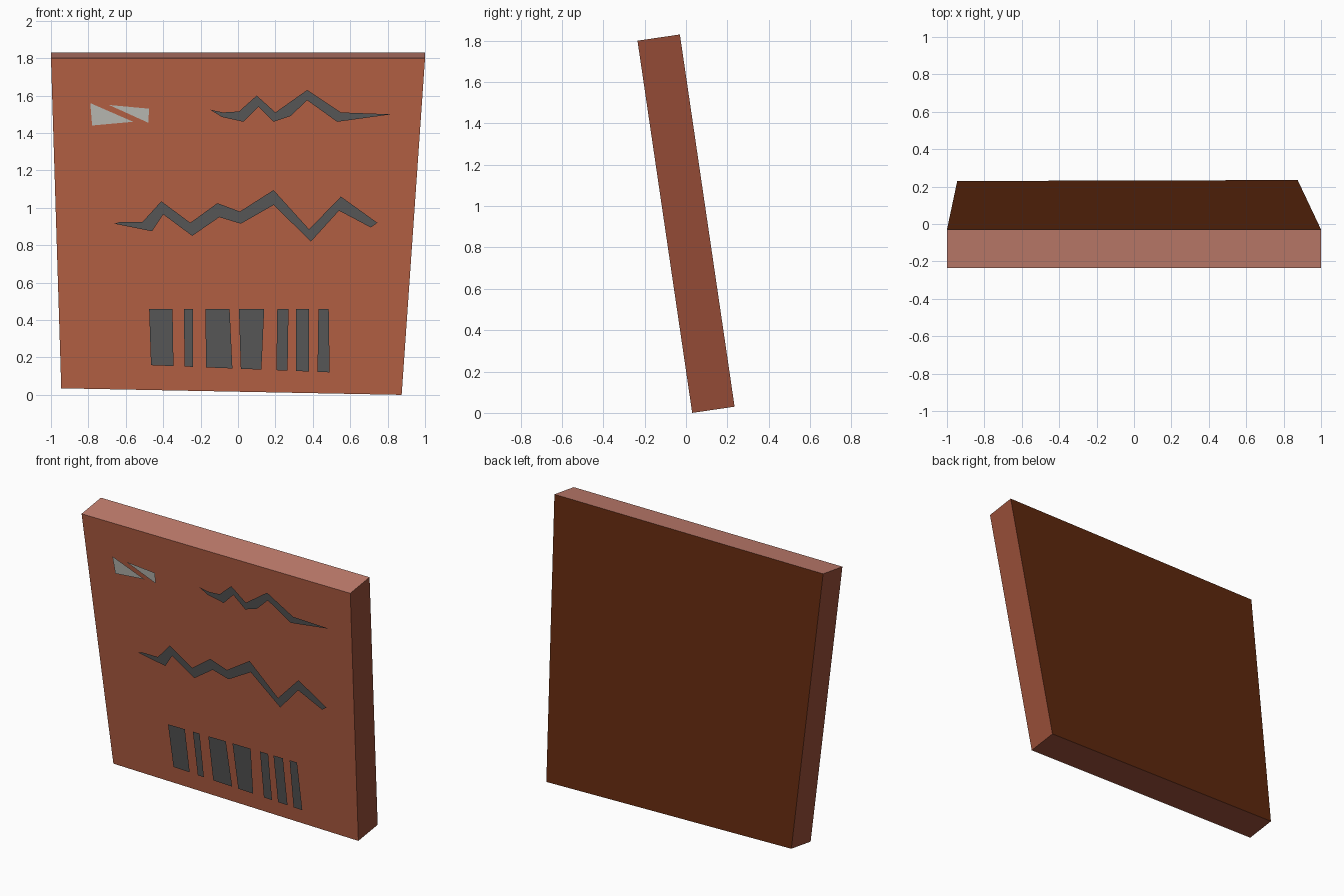
import bpy
import bmesh
from mathutils import Vector

cube = bpy.data.objects.get("Cube")
if cube:
    bpy.data.objects.remove(cube, do_unlink=True)


def material(name, rgb):
    """Flat material from 0-255 display values, converted to linear."""
    linear = [((c / 255 + 0.055) / 1.055) ** 2.4 for c in rgb]
    mat = bpy.data.materials.new(name)
    mat.use_nodes = True
    mat.diffuse_color = (*linear, 1)
    mat.node_tree.nodes["Principled BSDF"].inputs["Base Color"].default_value = (*linear, 1)
    return mat


front_clay = material("front clay", (190, 101, 72))
side_clay = material("side clay", (152, 78, 56))
top_clay = material("top pink clay", (194, 126, 110))
back_brown = material("back dark brown", (95, 40, 14))
charcoal = material("charcoal", (92, 92, 92))
pale_grey = material("pale grey", (195, 195, 188))


def finish(name, bm, mats):
    mesh = bpy.data.meshes.new(name)
    bm.to_mesh(mesh)
    bm.free()
    for mat in mats:
        mesh.materials.append(mat)
    obj = bpy.data.objects.new(name, mesh)
    bpy.context.collection.objects.link(obj)
    return obj


def front_y(z):
    """Depth of the leaning front face at a given height."""
    return 0.03 - 0.147 * z


# Leaning slab: tapered front outline pushed back by its thickness
bm = bmesh.new()
outline = [(-0.945, 0.035), (0.875, 0), (1, 1.8), (-1, 1.8)]
front = bm.faces.new([bm.verts.new((x, front_y(z), z)) for x, z in outline])
back = bmesh.ops.extrude_face_region(bm, geom=[front], use_keep_orig=True)
bmesh.ops.translate(bm, vec=Vector((0, 0.205, 0.03)),
                    verts=[v for v in back["geom"] if isinstance(v, bmesh.types.BMVert)])
bmesh.ops.recalc_face_normals(bm, faces=bm.faces[:])
bm.normal_update()
for face in bm.faces:
    n = face.normal
    if abs(n.y) > 0.8:
        face.material_index = 0 if n.y < 0 else 3
    else:
        face.material_index = 2 if n.z > 0.8 else 1
finish("slab", bm, [front_clay, side_clay, top_clay, back_brown])


def decals(name, shapes, gap, mat):
    """Thin flat shapes lying just in front of the slab."""
    bm = bmesh.new()
    for shape in shapes:
        face = bm.faces.new([bm.verts.new((x, front_y(z) - gap, z)) for x, z in shape])
        face.normal_update()
        if face.normal.y > 0:
            face.normal_flip()
    bmesh.ops.triangulate(bm, faces=bm.faces[:])
    finish(name, bm, [mat])


# Pair of pale shards
decals("pale_shards", [
    [(-0.79, 1.56), (-0.56, 1.46), (-0.78, 1.44)],
    [(-0.69, 1.55), (-0.475, 1.53), (-0.48, 1.455)],
], 0.008, pale_grey)

# Upper jagged streak
decals("upper_zigzag", [[
    (-.15, 1.525), (-.08, 1.51), (.005, 1.515), (.1, 1.6), (.2, 1.51), (.37, 1.63),
    (.55, 1.51), (.82, 1.5), (.53, 1.46), (.37, 1.575), (.28, 1.49), (.19, 1.46),
    (.11, 1.54), (.03, 1.46), (-.085, 1.485),
]], 0.01, charcoal)

# Middle jagged streak
decals("middle_zigzag", [[
    (-.66, .915), (-.63, .925), (-.51, .925), (-.41, 1.035), (-.255, .92), (-.11, 1.025),
    (.01, .98), (.19, 1.095), (.38, .885), (.55, 1.06), (.745, .92), (.71, .895),
    (.54, .985), (.39, .82), (.19, 1.015), (.015, .915), (-.1, .95), (-.245, .85),
    (-.4, .965), (-.46, .875),
]], 0.017, charcoal)

# Row of upright bars: top left, top right, bottom left, bottom right
bars = [(-.475, -.35, -.465, -.345), (-.29, -.24, -.285, -.24), (-.175, -.045, -.17, -.03),
        (.005, .14, .015, .125), (.21, .27, .205, .265), (.31, .38, .31, .38),
        (.43, .485, .425, .49)]
decals("upright_bars", [
    [(a, .46), (b, .46), (d, .14 - d * .04), (c, .14 - c * .04)] for a, b, c, d in bars
], 0.028, charcoal)
